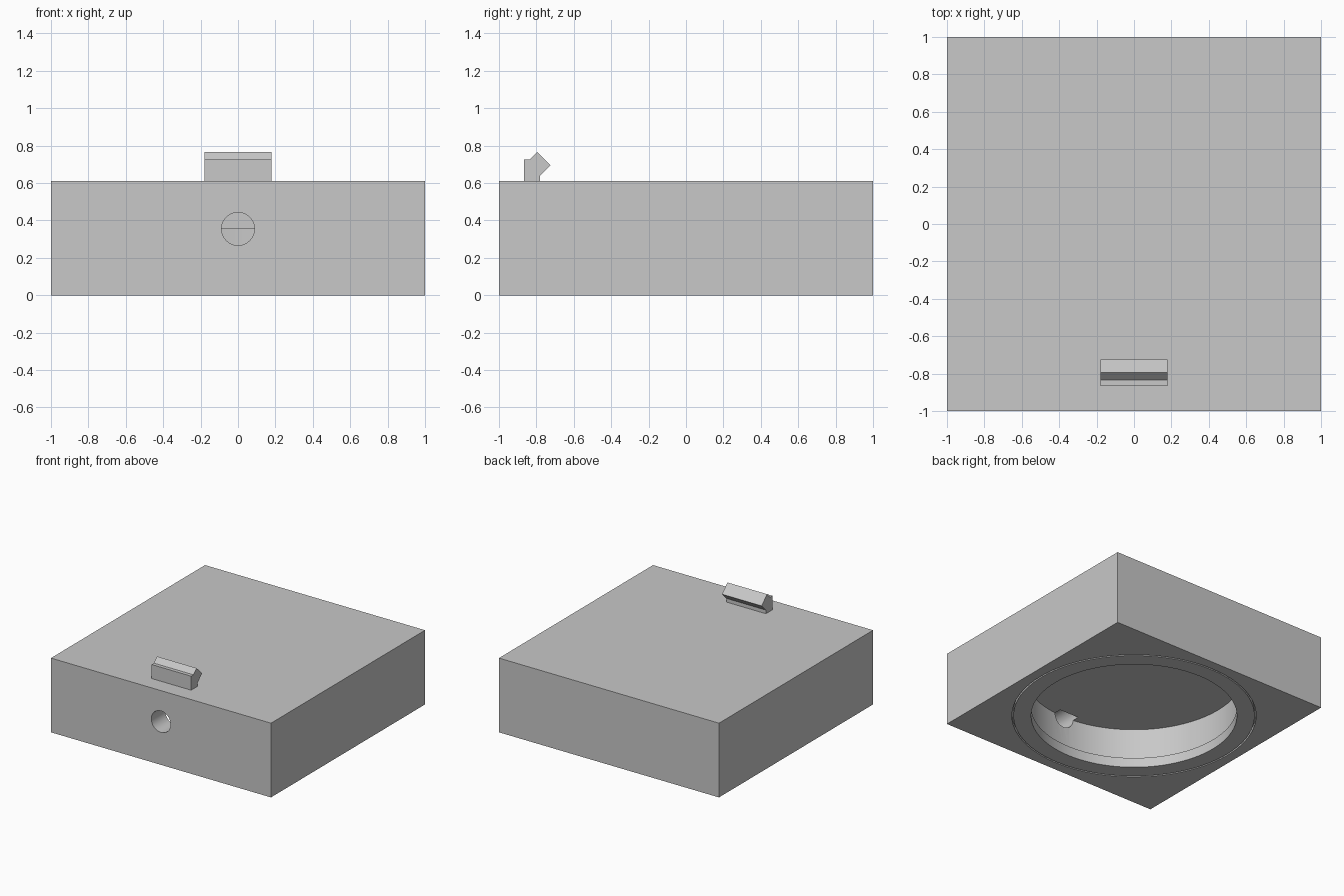
import bpy, bmesh
from math import pi, radians
from mathutils import Matrix, Vector

cube = bpy.data.objects.get("Cube")
if cube:
    bpy.data.objects.remove(cube, do_unlink=True)

grey = bpy.data.materials.new("plain_grey")
grey.use_nodes = True
grey.diffuse_color = (0.58, 0.58, 0.58, 1)
grey.node_tree.nodes["Principled BSDF"].inputs["Base Color"].default_value = grey.diffuse_color


def make_object(name, bm):
    bmesh.ops.recalc_face_normals(bm, faces=bm.faces)
    mesh = bpy.data.meshes.new(name)
    bm.to_mesh(mesh)
    bm.free()
    mesh.materials.append(grey)
    obj = bpy.data.objects.new(name, mesh)
    bpy.context.collection.objects.link(obj)
    return obj


def block(name, size, centre):
    bm = bmesh.new()
    bmesh.ops.create_cube(bm, size=1)
    bmesh.ops.scale(bm, vec=size, verts=bm.verts)
    bmesh.ops.translate(bm, vec=centre, verts=bm.verts)
    return make_object(name, bm)


def revolve(name, profile, closed):
    """Spin an (r, z) profile about z; open profiles start and end on the axis."""
    bm = bmesh.new()
    verts = [bm.verts.new((r, 0, z)) for r, z in profile]
    edges = [bm.edges.new(pair) for pair in zip(verts, verts[1:])]
    if closed:
        edges.append(bm.edges.new((verts[-1], verts[0])))
    bmesh.ops.spin(bm, geom=verts + edges, cent=(0, 0, 0), axis=(0, 0, 1),
                   angle=2 * pi, steps=96, use_merge=True)
    bmesh.ops.remove_doubles(bm, verts=bm.verts, dist=1e-5)
    return make_object(name, bm)


def activate(obj):
    bpy.ops.object.select_all(action='DESELECT')
    obj.select_set(True)
    bpy.context.view_layer.objects.active = obj


def cut(target, cutter):
    cutter.hide_render = True
    mod = target.modifiers.new("cut", 'BOOLEAN')
    mod.operation = 'DIFFERENCE'
    mod.solver = 'EXACT'
    mod.object = cutter
    activate(target)
    bpy.ops.object.modifier_apply(modifier=mod.name)
    bpy.data.objects.remove(cutter, do_unlink=True)


# Square housing
HEIGHT = 0.61
housing = block("housing", (2, 2, HEIGHT), (0, 0, HEIGHT / 2))

# Round cavity underneath, narrower at the mouth so a lip remains
CEILING, LIP = 0.355, 0.08
cut(housing, revolve("cavity_cutter", [(0, -0.1), (0.775, -0.1), (0.775, LIP),
                                       (0.825, LIP), (0.825, CEILING), (0, CEILING)], False))

# Fine ring groove around the cavity mouth
cut(housing, revolve("groove_cutter", [(0.908, -0.05), (0.92, -0.05),
                                       (0.92, 0.03), (0.908, 0.03)], True))

# Round port from the front into the cavity
bm = bmesh.new()
bmesh.ops.create_cone(bm, cap_ends=True, segments=48, radius1=0.088, radius2=0.088, depth=0.4,
                      matrix=Matrix.Translation((0, -0.96, CEILING)) @ Matrix.Rotation(pi / 2, 4, 'X'))
cut(housing, make_object("port_cutter", bm))
activate(housing)
bpy.ops.object.shade_smooth_by_angle(angle=radians(30))

# Hooked catch on the top near the front edge, extruded along x
hook = [(-0.865, HEIGHT), (-0.865, 0.725), (-0.835, 0.725), (-0.795, 0.765),
        (-0.725, 0.695), (-0.78, 0.64), (-0.78, HEIGHT)]
bm = bmesh.new()
side = bm.faces.new([bm.verts.new((-0.18, y, z)) for y, z in hook])
result = bmesh.ops.extrude_face_region(bm, geom=[side])
moved = [v for v in result["geom"] if isinstance(v, bmesh.types.BMVert)]
bmesh.ops.translate(bm, vec=Vector((0.36, 0, 0)), verts=moved)
if not any(all(abs(v.co.x + 0.18) < 1e-4 for v in f.verts) for f in bm.faces):
    bmesh.ops.holes_fill(bm, edges=bm.edges)
make_object("catch", bm)
